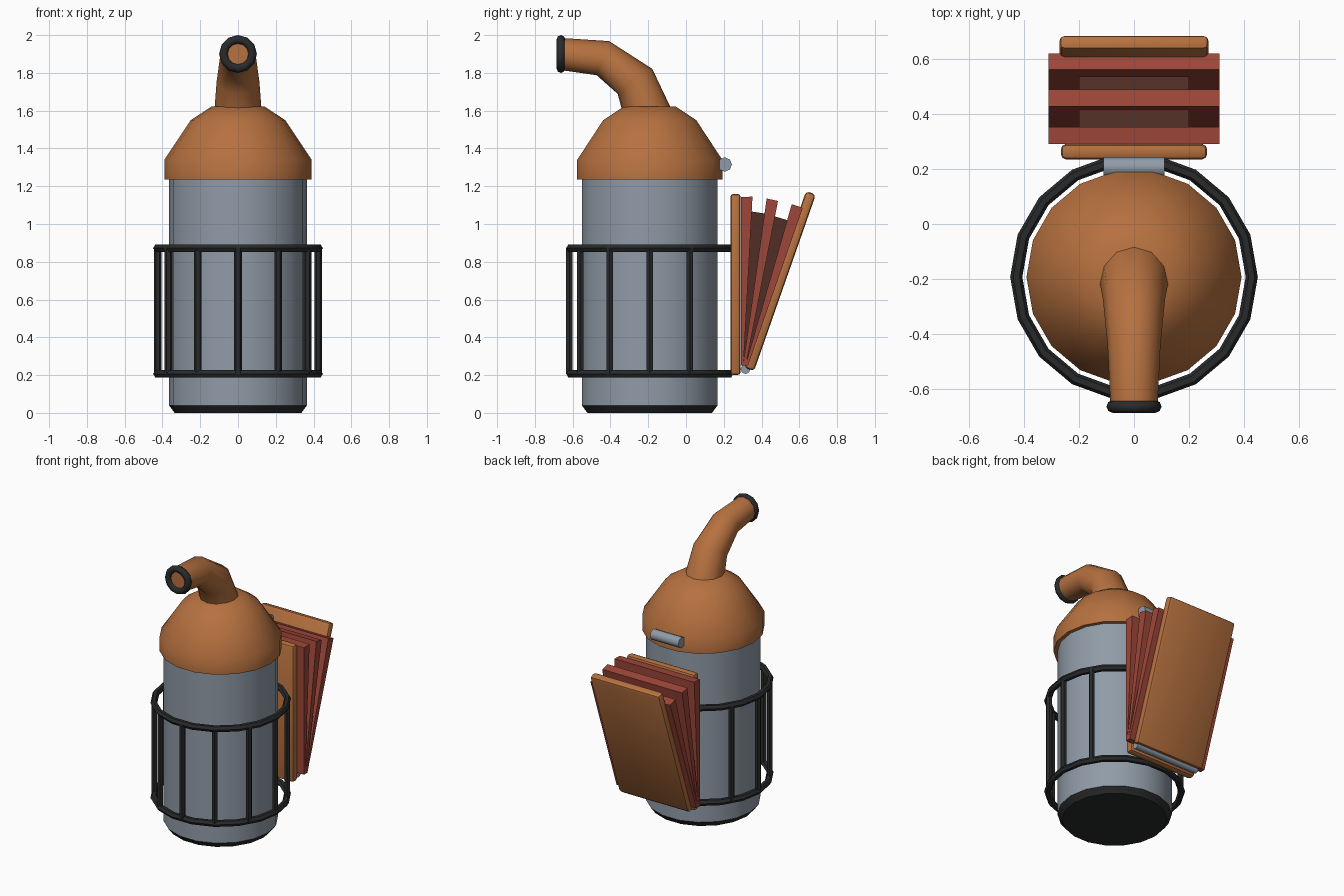
import bpy, bmesh, math
from mathutils import Vector, Matrix

if "Cube" in bpy.data.objects:
    bpy.data.objects.remove(bpy.data.objects["Cube"])


def material(name, rgb):
    m = bpy.data.materials.new(name)
    m.use_nodes = True
    m.diffuse_color = (*rgb, 1)
    m.node_tree.nodes["Principled BSDF"].inputs["Base Color"].default_value = (*rgb, 1)
    return m


copper = material("copper", (0.47, 0.165, 0.05))
steel = material("blue_grey_steel", (0.28, 0.33, 0.39))
black = material("black_iron", (0.022, 0.023, 0.024))
red = material("red_leather", (0.34, 0.062, 0.04))
brown = material("dark_brown", (0.08, 0.027, 0.018))

AXIS_Y = -0.192   # tank axis
SIDES = 18


def finish(bm, name, mat, angle=40):
    bmesh.ops.recalc_face_normals(bm, faces=bm.faces)
    me = bpy.data.meshes.new(name)
    bm.to_mesh(me)
    bm.free()
    me.materials.append(mat)
    me.shade_smooth()
    me.set_sharp_from_angle(angle=math.radians(angle))
    ob = bpy.data.objects.new(name, me)
    bpy.context.collection.objects.link(ob)
    return ob


def skin(name, rings, mat, closed=False, angle=40):
    """Bridge rings of points; cap the ends or close the loop."""
    bm = bmesh.new()
    loops = [[bm.verts.new(p) for p in ring] for ring in rings]
    n = len(loops[0])
    pairs = list(zip(loops, loops[1:]))
    if closed:
        pairs.append((loops[-1], loops[0]))
    else:
        bm.faces.new(loops[0])
        bm.faces.new(loops[-1])
    for a, b in pairs:
        for i in range(n):
            j = (i + 1) % n
            bm.faces.new((a[i], a[j], b[j], b[i]))
    return finish(bm, name, mat, angle)


def circle(r, z, n):
    return [Vector((r * math.cos(2 * math.pi * i / n), r * math.sin(2 * math.pi * i / n), z))
            for i in range(n)]


def lathe(name, profile, mat, n=SIDES, loc=(0, AXIS_Y, 0), rot=None, closed=False, angle=40):
    ob = skin(name, [circle(r, z, n) for r, z in profile], mat, closed, angle)
    m = Matrix.Translation(loc)
    if rot:
        m = m @ Matrix.Rotation(math.radians(rot[1]), 4, rot[0])
    ob.data.transform(m)
    return ob


def hoop(major, minor, n):
    """Round section for a ring."""
    return [(major + minor * math.cos(2 * math.pi * i / n), minor * math.sin(2 * math.pi * i / n))
            for i in range(n)]


def rod(name, length, r, mat, y, z):
    return lathe(name, [(r, -length / 2), (r, length / 2)], mat, 8, (0, y, z), ("Y", 90), angle=50)


def board(name, size, loc, tilt=0):
    bm = bmesh.new()
    bmesh.ops.create_cube(bm, size=1)
    bmesh.ops.scale(bm, vec=size, verts=bm.verts)
    bmesh.ops.bevel(bm, geom=bm.edges[:], offset=0.018, segments=2, profile=0.5, affect='EDGES')
    bmesh.ops.transform(bm, matrix=Matrix.Translation(loc) @ Matrix.Rotation(math.radians(tilt), 4, 'X'),
                        verts=bm.verts)
    return finish(bm, name, copper)


def slab(name, outline, half_width, mat):
    """Side outline (y, z) extruded across x."""
    return skin(name, [[(x, y, z) for y, z in outline] for x in (-half_width, half_width)], mat, angle=25)


# Tank
lathe("base_cap", [(0.335, 0), (0.365, 0.04)], black)
lathe("tank", [(0.365, 0.04), (0.365, 1.26)], steel)
lathe("dome", [(0.39, 1.235), (0.39, 1.34), (0.25, 1.55), (0.14, 1.622)], copper)

# Bent spout: path centre (y, z), radius and lean of each ring
path = [(-0.195, 1.56, 0.128, 18), (-0.27, 1.755, 0.113, 36),
        (-0.44, 1.878, 0.096, 70), (-0.665, 1.9, 0.085, 90)]
rings = []
for y, z, r, lean in path:
    m = Matrix.Translation((0, y, z)) @ Matrix.Rotation(math.radians(lean), 4, 'X')
    rings.append([m @ p for p in circle(r, 0, 12)])
skin("spout", rings, copper)
lathe("spout_rim", hoop(0.077, 0.023, 8), black, 12, (0, -0.662, 1.9), ("X", 90), True, 50)

# Cage round the tank, open at the back
for name, z in (("lower_cage_ring", 0.207), ("upper_cage_ring", 0.872)):
    lathe(name, hoop(0.427, 0.022, 6), black, loc=(0, AXIS_Y, z), closed=True)
for i in range(-4, 5):
    a = math.radians(30 * i)
    lathe("cage_bar", [(0.02, 0.207), (0.02, 0.872)], black, 6,
          (0.425 * math.sin(a), AXIS_Y - 0.425 * math.cos(a), 0))

# Carry handle and hinge
rod("handle", 0.22, 0.038, steel, 0.205, 1.315)
rod("hinge", 0.5, 0.026, steel, 0.315, 0.232)

# Bellows boards
board("front_board", (0.53, 0.055, 0.96), (0, 0.262, 0.68))
board("back_board", (0.54, 0.055, 0.99), (0, 0.498, 0.698), -19.3)

# Bellows pleats fanning out from the hinge, over a darker core
pleats = [((0.29, 1.142), (0.352, 1.145)), ((0.427, 1.135), (0.487, 1.122)),
          ((0.56, 1.105), (0.618, 1.085))]
for i, (a, b) in enumerate(pleats):
    foot = 0.29 + 0.012 * i
    slab("bellows_pleat", [(foot, 0.25), a, b, (foot + 0.014, 0.25)], 0.31, red)
slab("bellows_core", [(0.295, 0.26), (0.335, 1.068), (0.42, 1.055), (0.555, 1.015), (0.325, 0.26)],
     0.2, brown)
